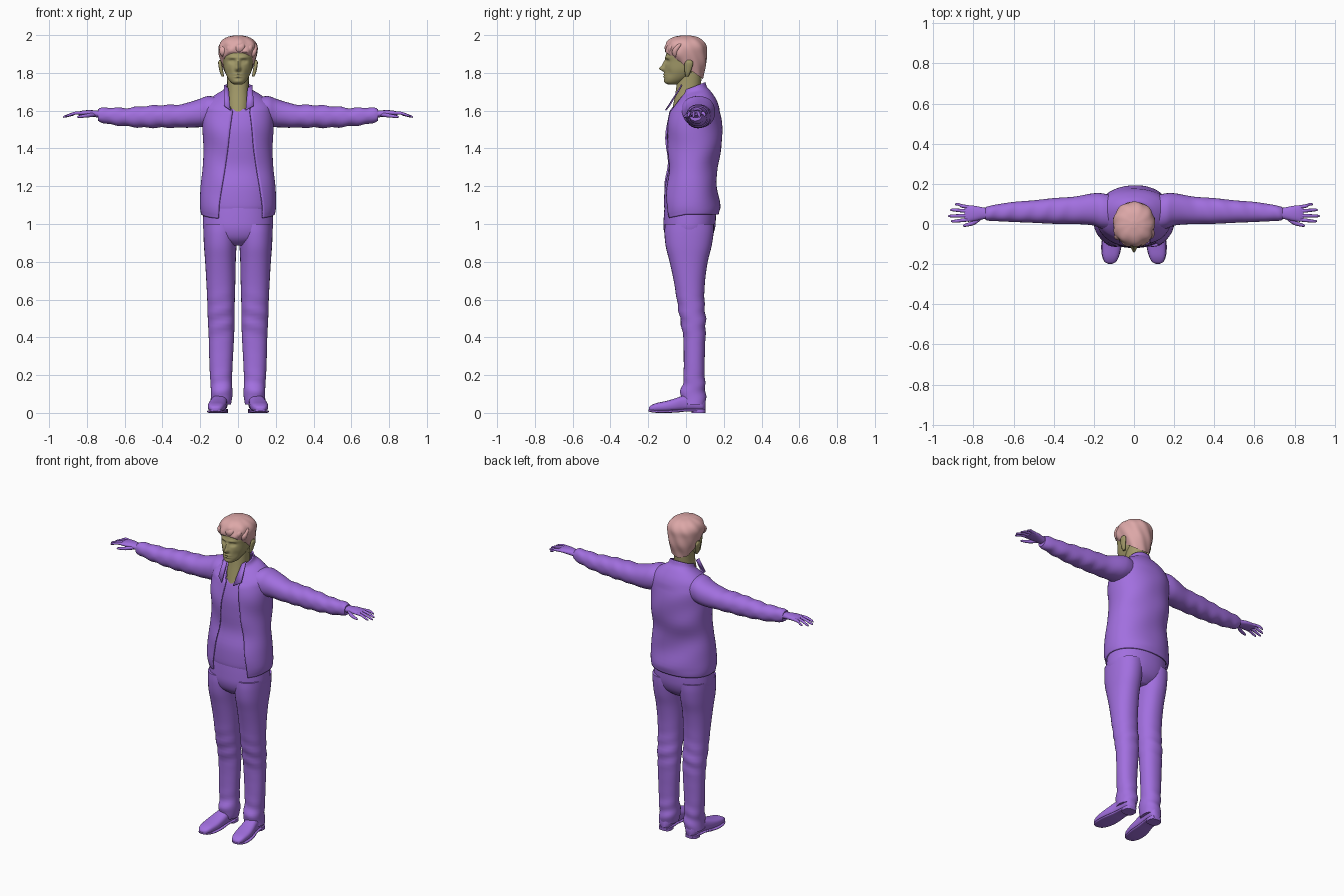
import bpy, bmesh, math
from mathutils import Vector


def material(name, rgb):
    m = bpy.data.materials.new(name)
    m.diffuse_color = (*rgb, 1)
    return m


PURPLE = material("purple cloth", (0.36, 0.16, 0.74))
SKIN = material("olive skin", (0.36, 0.32, 0.14))
HAIR = material("pink hair", (0.72, 0.39, 0.39))


def smooth_keys(keys, steps):
    """Catmull-Rom interpolation through the key sections."""
    out = []
    for i in range(len(keys) - 1):
        p0, p1 = keys[max(i - 1, 0)], keys[i]
        p2, p3 = keys[i + 1], keys[min(i + 2, len(keys) - 1)]
        for s in range(steps):
            t = s / steps
            out.append([0.5 * (2 * b + (c - a) * t + (2 * a - 5 * b + 4 * c - d) * t * t
                               + (3 * b - a - 3 * c + d) * t ** 3)
                        for a, b, c, d in zip(p0, p1, p2, p3)])
    return out + [list(keys[-1])]


def finish(name, bm, mat, mirror=False, thickness=0, angle=50):
    bmesh.ops.recalc_face_normals(bm, faces=bm.faces)
    me = bpy.data.meshes.new(name)
    bm.to_mesh(me)
    bm.free()
    ob = bpy.data.objects.new(name, me)
    bpy.context.collection.objects.link(ob)
    me.materials.append(mat)
    if thickness:
        mod = ob.modifiers.new("thickness", 'SOLIDIFY')
        mod.thickness, mod.offset = thickness, -1
    if mirror:
        ob.modifiers.new("mirror", 'MIRROR').use_mirror_merge = False
    bpy.ops.object.select_all(action='DESELECT')
    ob.select_set(True)
    bpy.context.view_layer.objects.active = ob
    bpy.ops.object.shade_smooth_by_angle(angle=math.radians(angle))
    return ob


def loft(keys, axis='z', n=32, steps=4, power=2.2, arc=None, deform=None):
    """Sections (t, centre u, centre v, radius u, radius v) swept along an axis."""
    bm = bmesh.new()
    rings = []
    for t, cu, cv, ru, rv in smooth_keys(keys, steps):
        a0, a1 = arc(t) if arc else (0, 2 * math.pi)
        ring = []
        for i in range(n):
            a = a0 + (a1 - a0) * i / (n - 1 if arc else n)
            c, s = math.cos(a), math.sin(a)
            u = cu + ru * math.copysign(abs(c) ** (2 / power), c)
            v = cv + rv * math.copysign(abs(s) ** (2 / power), s)
            p = {'x': (t, u, v), 'y': (u, t, v), 'z': (u, v, t)}[axis]
            p = Vector(p)
            ring.append(bm.verts.new(deform(p) if deform else p))
        rings.append(ring)
    for r, q in zip(rings, rings[1:]):
        for i in range(n - 1 if arc else n):
            j = (i + 1) % n
            bm.faces.new((r[i], r[j], q[j], q[i]))
    if not arc:
        bm.faces.new(rings[0])
        bm.faces.new(rings[-1])
    return bm


# --- Torso: shirt and open jacket ---
TORSO = [(1.05, 0, .025, .195, .148), (1.10, 0, .025, .202, .154), (1.2, 0, .02, .198, .145),
         (1.3, 0, .03, .187, .135), (1.4, 0, .04, .183, .149), (1.5, 0, .04, .188, .15),
         (1.58, 0, .045, .188, .138), (1.64, 0, .048, .175, .118), (1.69, 0, .045, .125, .09),
         (1.72, 0, .042, .082, .07), (1.75, 0, .04, .07, .063)]


def jacket_shape(p):
    # collar slopes down to the front, cloth has soft diagonal folds
    if p.z > 1.6:
        p.z -= 0.38 * (0.10 - p.y) * (p.z - 1.6) / 0.15
    elif p.z > 1.07:
        p.y += .003 * math.sin(18 * p.x + 30 * p.z)
    if p.z < 1.09 and p.y < 0:
        p.z -= 0.02 * min(1, -p.y / .1)
    return p


def jacket_opening(z):
    f = (z - 1.05) / 0.55
    left = .13 - .07 * f
    right = -.10 + .075 * f
    if z > 1.6:
        g = min(1, (z - 1.6) / .12)
        left, right = .06 - .01 * g, -.025 - .025 * g
    r = .2 if z < 1.6 else .2 - .125 * min(1, (z - 1.6) / .13)
    return (-math.pi / 2 + math.asin(left / r), 1.5 * math.pi + math.asin(right / r))


finish("jacket", loft(TORSO, n=72, arc=jacket_opening, deform=jacket_shape), PURPLE, thickness=.009)
shirt = [(max(z, 1.07), x, y, a - .013, b - .013) for z, x, y, a, b in TORSO[:7]]
finish("shirt", loft(shirt + [(1.61, 0, .045, .165, .112)], n=48), PURPLE)


# collar lapels: thin folded plates beside the neck opening
for side, outer in ((1, .085), (-1, .075)):
    bm = bmesh.new()
    pts = [(.05, -.03, 1.715), (.04, -.105, 1.60), (outer, -.085, 1.625), (.075, -.02, 1.735)]
    bm.faces.new([bm.verts.new((side * x, y, z)) for x, y, z in pts])
    finish("left_lapel" if side > 0 else "right_lapel", bm, PURPLE, thickness=.007)


# --- Sleeves and hands ---
def sleeve_shape(p):
    w = .003 * math.sin(70 * p.x + 25 * p.y) * min(1, max(0, (p.x - .2) * 5))
    p.z += w * (1 if p.z > 1.57 else -1)
    return p


finish("sleeve", loft([
    (.10, .055, 1.60, .085, .07), (.16, .065, 1.597, .088, .080), (.21, .073, 1.586, .079, .074),
    (.3, .068, 1.572, .068, .062), (.4, .065, 1.570, .064, .060), (.5, .062, 1.567, .056, .057),
    (.6, .060, 1.566, .050, .048), (.68, .056, 1.572, .042, .045), (.72, .053, 1.576, .037, .038),
    (.74, .052, 1.577, .032, .030)], 'x', deform=sleeve_shape, steps=6), PURPLE, mirror=True)
finish("palm", loft([
    (.71, .050, 1.579, .026, .020), (.75, .053, 1.583, .029, .018), (.79, .053, 1.587, .037, .016),
    (.825, .052, 1.587, .041, .013), (.845, .052, 1.585, .037, .009)], 'x', n=20), PURPLE, mirror=True)
FINGERS = [("little_finger", .083, .098, .893, 1.573), ("ring_finger", .063, .070, .917, 1.567),
           ("middle_finger", .042, .040, .926, 1.566), ("index_finger", .022, .014, .912, 1.570)]
for name, y0, y1, tip, z1 in FINGERS:
    finish(name, loft([
        (.815, y0, 1.587, .009, .009), (.86, (y0 + y1) / 2, 1.587, .0088, .0085),
        (tip - .02, y1, z1 + .007, .0075, .007), (tip - .004, y1, z1 + .001, .005, .005),
        (tip, y1, z1, .001, .001)], 'x', n=10, steps=3, power=2), PURPLE, mirror=True)
finish("thumb", loft([
    (.755, .036, 1.580, .010, .011), (.79, .012, 1.575, .013, .011), (.82, -.001, 1.571, .010, .009),
    (.845, -.007, 1.568, .007, .006), (.853, -.008, 1.567, .001, .001)],
    'x', n=10, steps=3, power=2), PURPLE, mirror=True)


# --- Trousers ---
def trouser_shape(p):
    # creased cloth around knee and ankle
    amount = .004 * (math.exp(-((p.z - .5) / .1) ** 2) + math.exp(-((p.z - .12) / .08) ** 2))
    p.y += amount * math.sin(75 * p.z + 20 * p.x)
    return p


finish("trouser_leg", loft([
    (.045, .092, .042, .055, .060), (.10, .086, .037, .057, .068), (.16, .089, .042, .057, .058),
    (.25, .090, .043, .061, .055), (.4, .088, .044, .067, .059), (.5, .089, .036, .071, .068),
    (.6, .090, .024, .073, .073), (.7, .091, .018, .077, .083), (.8, .093, .014, .081, .101),
    (.88, .094, .014, .086, .121), (.95, .093, .016, .090, .130), (1.0, .092, .018, .091, .130)],
    n=32, steps=5, deform=trouser_shape), PURPLE, mirror=True)
finish("trouser_seat", loft([
    (.885, 0, .015, .06, .075), (.92, 0, .015, .155, .115), (.97, 0, .017, .183, .135),
    (1.03, 0, .020, .185, .138), (1.10, 0, .022, .18, .135)], n=48), PURPLE)

# --- Shoes ---
finish("shoe", loft([
    (-.197, .119, .020, .012, .008), (-.188, .118, .023, .028, .015), (-.16, .116, .029, .041, .022),
    (-.11, .112, .034, .048, .028), (-.06, .107, .042, .047, .034), (-.01, .100, .052, .042, .041),
    (.04, .095, .056, .040, .044), (.085, .093, .052, .037, .040), (.102, .092, .047, .020, .028)],
    'y', n=24, power=2.7), PURPLE, mirror=True)
finish("shoe_sole", loft([
    (-.199, .119, .013, .010, .004), (-.185, .118, .010, .031, .006), (-.15, .116, .007, .045, .007),
    (-.10, .112, .007, .051, .007), (-.05, .107, .009, .047, .007), (0, .100, .014, .040, .007),
    (.06, .094, .015, .040, .007), (.10, .092, .015, .026, .007)], 'y', n=24, power=4), PURPLE, mirror=True)
finish("shoe_heel", loft([
    (0, .094, .066, .040, .036), (.02, .094, .066, .040, .038)], n=24, steps=1, power=2.8), PURPLE, mirror=True)


# --- Head ---
def bump(x, z, cx, cz, wx, wz):
    return math.exp(-((x - cx) / wx) ** 2 - ((z - cz) / wz) ** 2)


def face_shape(p):
    if p.y > -.03:
        return p
    x, z = abs(p.x), p.z
    p.y -= .026 * bump(x, z, 0, 1.822, .013, .013)                       # nose tip
    p.y -= .014 * bump(x, z, 0, 1.845, .010, .022)                       # nose bridge
    p.y += .013 * bump(x, z, .031, 1.862, .017, .011)                    # eye sockets
    p.y -= .005 * bump(x, z, .031, 1.861, .009, .006)                    # eyeballs
    p.y -= .006 * bump(x, z, .028, 1.881, .026, .008)                    # brows
    p.y -= .007 * (bump(x, z, 0, 1.792, .021, .005) + bump(x, z, 0, 1.779, .018, .005))  # lips
    p.y -= .004 * bump(x, z, 0, 1.755, .02, .010)                        # chin
    p.y += .005 * bump(x, z, .048, 1.80, .014, .022)                     # cheek hollows
    return p


finish("head", loft([
    (1.738, 0, -.070, .020, .025), (1.748, 0, -.066, .036, .044), (1.765, 0, -.052, .050, .062),
    (1.79, 0, -.032, .063, .082), (1.82, 0, -.015, .074, .098), (1.86, 0, -.007, .080, .102),
    (1.90, 0, -.005, .085, .100), (1.94, 0, -.004, .080, .088), (1.97, 0, 0, .05, .055)],
    n=112, steps=9, deform=face_shape), SKIN)
finish("neck", loft([
    (1.595, 0, .005, .060, .080), (1.65, 0, .006, .062, .070), (1.70, 0, .010, .058, .065),
    (1.75, 0, .016, .057, .064), (1.82, 0, .025, .060, .062)]), SKIN)
finish("ear", loft([
    (1.782, .080, .006, .006, .008), (1.80, .086, .008, .009, .014), (1.83, .092, .012, .010, .021),
    (1.855, .096, .016, .009, .022), (1.868, .095, .016, .004, .010)], n=16), SKIN, mirror=True)


# --- Hair: swept waves, trimmed along a sloping hairline ---
def hair_shape(p):
    side = math.atan2(p.x, -p.y)
    front = max(0, math.cos(side)) * min(1, max(0, (2.0 - p.z) * 15))
    w = .0025 * math.sin(9 * side + 45 * p.z) + .005 * front * math.sin(7 * side - 60 * p.z)
    return Vector((p.x * (1 + w * 8), p.y * (1 + w * 8), p.z))


bm = loft([
    (1.755, 0, .052, .050, .034), (1.80, 0, .040, .068, .055), (1.85, 0, .022, .087, .086),
    (1.90, 0, .001, .101, .108), (1.94, 0, 0, .102, .108), (1.97, 0, -.002, .087, .093),
    (1.99, 0, -.002, .055, .062), (1.999, 0, -.002, .014, .016)], n=80, steps=6, deform=hair_shape)
cut = bmesh.ops.bisect_plane(bm, geom=bm.verts[:] + bm.edges[:] + bm.faces[:],
                             plane_co=(0, 0, 1.832), plane_no=(0, .72, 1), clear_inner=True)
bmesh.ops.holes_fill(bm, edges=[e for e in bm.edges if e.is_boundary])
finish("hair", bm, HAIR)
# fringe locks swept across the forehead
for i, (x, z, r) in enumerate([(-.075, 1.912, .024), (-.035, 1.922, .026), (.010, 1.928, .028),
                               (.052, 1.920, .026), (.082, 1.906, .019)]):
    y = -.098 + 6 * x * x
    finish(f"fringe_lock_{i + 1}", loft([
        (z - .024, x - .006, y + .004, .003, .003), (z - .012, x - .003, y, r * .7, .012),
        (z + .012, x, y + .002, r, .017), (z + .038, x + .006, y + .018, r * .7, .014),
        (z + .05, x + .008, y + .028, .003, .003)], n=16), HAIR)
